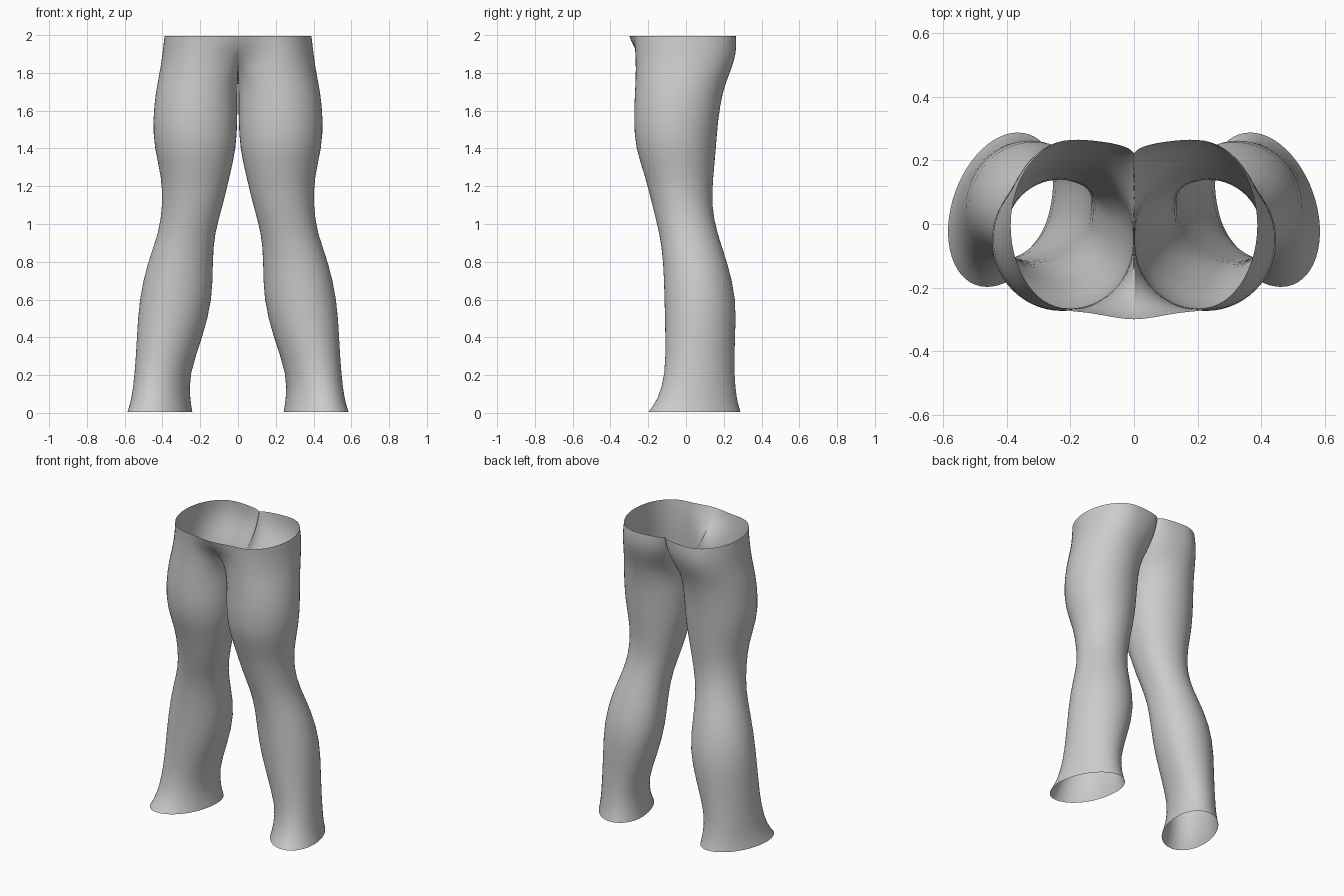
import bpy
import bmesh
from math import sin, cos, pi

cube = bpy.data.objects.get("Cube")
if cube:
    bpy.data.objects.remove(cube)

# Cross-sections of one leg: height, inner x, outer x, front y, back y
SECTIONS = [
    (0.005, .25, .58, -.20, .29),
    (0.07, .26, .56, -.15, .27),
    (0.2, .265, .545, -.11, .255),
    (0.4, .19, .535, -.11, .26),
    (0.6, .135, .525, -.115, .27),
    (0.8, .135, .48, -.12, .22),
    (0.95, .125, .42, -.14, .165),
    (1.1, .08, .40, -.18, .135),
    (1.25, .045, .405, -.215, .145),
    (1.4, .01, .445, -.27, .16),
    (1.55, .003, .453, -.278, .17),
    (1.7, .003, .437, -.272, .195),
    (1.78, 0, .42, -.267, .225),
    (1.87, 0, .405, -.268, .26),
    (1.94, 0, .397, -.27, .268),
    (1.995, 0, .39, -.275, .265),
]
# Seam of the hips, from the crotch up: front y, back y
SEAM = {1.78: (-.10, .08), 1.87: (-.225, .17), 1.94: (-.28, .205), 1.995: (-.3, .22)}
QUARTER = 7


def section_points(z, inner, outer, front, back):
    """Ring that starts at the inner front, goes round the outside and ends at the inner back."""
    cx, cy = (inner + outer) / 2, (front + back) / 2
    seam_front, seam_back = SEAM.get(z, (cy - .02, cy + .02))
    flat = min(1, max(0, (z - 1.78) / .12))   # front panel flattens towards the waist
    turn = -.2 * max(0, 1 - z)                # lower leg turns outwards
    points = []
    for i in range(4 * QUARTER + 1):
        a = i / QUARTER * pi / 2
        u, v = -cos(a), -sin(a)
        side = front if v < 0 else back
        if i <= QUARTER:
            # Inner front quarter
            s = -u
            w = (1 - flat) * -v + flat * (1 - s * s * (3 - 2 * s))
            x, y = cx + u * (cx - inner), seam_front + (front - seam_front) * w
        elif i < 3 * QUARTER:
            # Outer half
            x, y = cx + u * (outer - cx), cy + abs(v) * (side - cy)
        else:
            # Inner back quarter
            x, y = cx + u * (cx - inner), seam_back + (back - seam_back) * max(0, v)
        points.append((x + turn * (y - cy), y, z))
    return points


# Left leg and hip as one open tube; the inner gap closes below the crotch only
bm = bmesh.new()
rings = [[bm.verts.new(p) for p in section_points(*s)] for s in SECTIONS]
for low, high in zip(rings, rings[1:]):
    count = len(low)
    closed = high[0].co.z < 1.8
    for i in range(count if closed else count - 1):
        j = (i + 1) % count
        bm.faces.new((low[i], low[j], high[j], high[i]))
bmesh.ops.recalc_face_normals(bm, faces=bm.faces)
mesh = bpy.data.meshes.new("trousers")
bm.to_mesh(mesh)
bm.free()
trousers = bpy.data.objects.new("trousers", mesh)
bpy.context.collection.objects.link(trousers)

# Plain grey cloth
cloth = bpy.data.materials.new("grey cloth")
cloth.use_nodes = True
grey = (.6, .6, .6, 1)
cloth.diffuse_color = grey
cloth.node_tree.nodes["Principled BSDF"].inputs["Base Color"].default_value = grey
mesh.materials.append(cloth)

# Right side by mirroring, then a rounded surface
mirror = trousers.modifiers.new("mirror", "MIRROR")
mirror.use_clip = True
mirror.merge_threshold = .001
smooth = trousers.modifiers.new("smooth", "SUBSURF")
smooth.levels = smooth.render_levels = 1
for face in mesh.polygons:
    face.use_smooth = True
